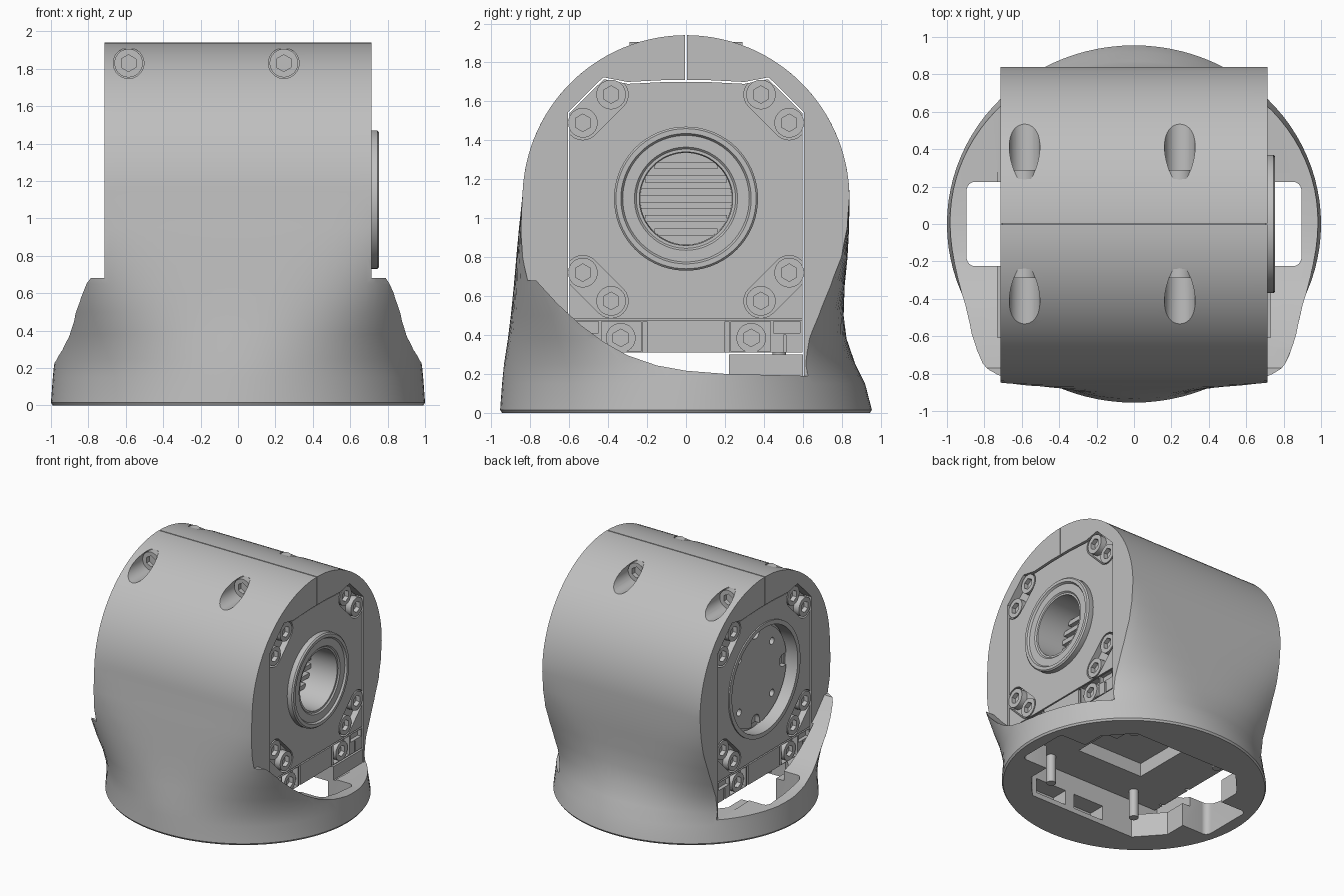
import bpy, bmesh, math
from mathutils import Matrix, Vector

if "Cube" in bpy.data.objects:
    bpy.data.objects.remove(bpy.data.objects["Cube"], do_unlink=True)

grey = bpy.data.materials.new("light_grey")
grey.use_nodes = True
grey.diffuse_color = (0.52, 0.52, 0.52, 1)
grey.node_tree.nodes["Principled BSDF"].inputs["Base Color"].default_value = (0.52, 0.52, 0.52, 1)

MID = 1.1      # height of the main axis
SIDE = 0.715   # half width of the housing


def add(name, bm):
    bmesh.ops.recalc_face_normals(bm, faces=bm.faces)
    mesh = bpy.data.meshes.new(name)
    bm.to_mesh(mesh)
    bm.free()
    obj = bpy.data.objects.new(name, mesh)
    bpy.context.collection.objects.link(obj)
    return obj


def prism(name, points, lo, hi, axis="x"):
    """Extrude a (y, z) outline along x, or an (x, y) outline along z."""
    bm = bmesh.new()
    place = (lambda p, d: (d, p[0], p[1])) if axis == "x" else (lambda p, d: (p[0], p[1], d))
    a, b = ([bm.verts.new(place(p, d)) for p in points] for d in (lo, hi))
    bm.faces.new(a)
    bm.faces.new(b)
    for i in range(len(points)):
        j = (i + 1) % len(points)
        bm.faces.new((a[i], a[j], b[j], b[i]))
    return add(name, bm)


def box(name, x, y, z):
    return prism(name, [(x[0], y[0]), (x[1], y[0]), (x[1], y[1]), (x[0], y[1])], z[0], z[1], "z")


def rod(name, start, end, radius, sides=40):
    bm = bmesh.new()
    start, end = Vector(start), Vector(end)
    turn = (end - start).to_track_quat("Z", "Y").to_matrix().to_4x4()
    bmesh.ops.create_cone(bm, cap_ends=True, segments=sides, radius1=radius, radius2=radius,
                          depth=(end - start).length, matrix=Matrix.Translation((start + end) / 2) @ turn)
    return add(name, bm)


def ring(name, profile, sides=72):
    """Revolve a closed (radius, x) profile about the main axis."""
    bm = bmesh.new()
    rows = []
    for k in range(sides):
        t = math.tau * k / sides
        rows.append([bm.verts.new((x, r * math.cos(t), MID + r * math.sin(t))) for r, x in profile])
    for k in range(sides):
        a, b = rows[k], rows[(k + 1) % sides]
        for i in range(len(profile)):
            j = (i + 1) % len(profile)
            bm.faces.new((a[i], a[j], b[j], b[i]))
    return add(name, bm)


def stadium(a, b, r):
    """Rounded outline around two points."""
    a, b = Vector(a), Vector(b)
    base = math.atan2(b.y - a.y, b.x - a.x)
    out = []
    for c, start in ((b, base - math.pi / 2), (a, base + math.pi / 2)):
        out += [(c.x + r * math.cos(start + math.pi * k / 12), c.y + r * math.sin(start + math.pi * k / 12))
                for k in range(13)]
    return out


def cut(obj, cutters):
    for c in cutters:
        c.hide_render = True
        m = obj.modifiers.new("cut", "BOOLEAN")
        m.operation, m.solver, m.object = "DIFFERENCE", "EXACT", c
    bpy.context.view_layer.update()
    mesh = bpy.data.meshes.new_from_object(obj.evaluated_get(bpy.context.evaluated_depsgraph_get()))
    obj.modifiers.clear()
    obj.data = mesh
    for c in cutters:
        bpy.data.objects.remove(c, do_unlink=True)


def mirrored(half):
    return half + [(-y, z) for y, z in reversed(half)]


# Housing: round base blending into an arch. Levels: z, half x, front, back, squareness
levels = [(0, .99, .945, .945, 2), (.015, 1, .955, .955, 2), (.15, .99, .945, .92, 2), (.25, .98, .935, .87, 2.1),
          (.38, .97, .915, .825, 2.45), (.5, .97, .9, .81, 3), (.65, .97, .885, .815, 3.9),
          (.8, .97, .872, .83, 5.5), (.95, .97, .858, .838, 8), (MID, .97, .842, .84, 14)]
for k in range(1, 30):
    t = math.pi / 2 * k / 29.3
    r = .84 * math.cos(t)
    levels.append((MID + .84 * math.sin(t), .97, r, r, 20))
bm = bmesh.new()
rows, N = [], 96
for z, a, front, back, n in levels:
    row = []
    for k in range(N):
        t = math.tau * k / N
        c = math.cos(t)
        y = max(0, 1 - abs(c) ** n) ** (1 / n)
        row.append(bm.verts.new((a * c, y * back if math.sin(t) > 0 else -y * front, z)))
    rows.append(row)
for lower, upper in zip(rows, rows[1:]):
    for k in range(N):
        j = (k + 1) % N
        bm.faces.new((lower[k], lower[j], upper[j], upper[k]))
bm.faces.new(rows[0])
bm.faces.new(rows[-1])
housing = add("housing", bm)

# Side flats above a sweeping ledge
ledge = [(1.3, .19), (.6, .19), (.2, .2), (0, .216), (-.15, .243), (-.3, .295), (-.42, .362),
         (-.54, .45), (-.66, .56), (-.77, .68), (-1.3, .69), (-1.3, 2.2), (1.3, 2.2)]
cutters = [prism("side_cut", ledge, s * SIDE, s * 1.3) for s in (1, -1)]
cut(housing, cutters)

# Motor bay, base opening, cable slots, wall cells, top seam and bolt bores
bay = mirrored([(.606, .19), (.606, 1.545), (.425, 1.724), (.3, 1.7), (.1, 1.71)])
floor = [(.66, -.4), (.66, .4), (.48, .6), (-.48, .6), (-.66, .4), (-.66, -.4), (-.48, -.6), (.48, -.6)]
cutters = [prism("bay_cut", bay, -.73, .73), prism("floor_cut", floor, -.1, .25, "z"),
           box("seam_cut", (-1, 1), (-.004, .004), (1.69, 2.1))]
for s in (1, -1):
    slot = stadium((s * .85, -.18), (s * .85, .18), .045) 
    cutters.append(prism("slot_end_cut", slot, -.1, .4, "z"))
    cutters.append(box("slot_cut", sorted((s * .6, s * .85)), (-.224, .224), (-.1, .4)))
for x in (.3, -.06):
    cutters.append(box("cell_cut", (x - .14, x + .14), (-.74, -.59), (.04, .16)))
bolts = [(x, s) for x in (-.585, .245) for s in (1, -1)]
for x, s in bolts:
    cutters.append(rod("bore_cut", (x, s * .24, 1.83), (x, s, 1.83), .082))
cut(housing, cutters)

# Motor block filling the bay
FACE = .705
block = mirrored([(.598, .31), (.598, 1.54), (.422, 1.714), (.3, 1.69), (.1, 1.7)])
motor = prism("motor_block", block, -FACE, FACE)
pairs = [((s * .385, zb), (s * .53, za)) for s in (1, -1) for za, zb in ((1.49, 1.635), (.72, .575))]
feet = [(s * .335, .385) for s in (1, -1)]
cutters = [rod("bore_cut", (.45, 0, MID), (1, 0, MID), .24, 72),
           rod("rear_cut", (-.58, 0, MID), (-1, 0, MID), .44, 72),
           box("underside_cut", (-.3, .3), (-.28, .28), (.2, .42))]
for s in (1, -1):
    depth = sorted((s * (FACE - .05), s * 1))
    for a, b in pairs:
        cutters.append(prism("screw_pocket_cut", stadium(a, b, .088), *depth))
    for side in (1, -1):
        span = sorted((side * .23, side * .435))
        cutters.append(box("foot_cut", depth, span, (.315, .47)))
        for span, z in (((.2, .22), (.3, .47)), ((.45, .585), (.41, .47)), ((.5, .515), (.3, .4))):
            cutters.append(box("groove_cut", (FACE - .03, 1) if s > 0 else (-1, .03 - FACE),
                               sorted((side * span[0], side * span[1])), z))
    cutters.append(box("line_cut", sorted((s * (FACE - .02), s)), (-.61, .61), (.474, .484)))
cut(motor, cutters)

# Stepped output ring and slats inside its bore
ring("output_ring", [(.37, .69), (.37, .745), (.36, .755), (.335, .755), (.325, .74), (.265, .74),
                     (.255, .73), (.24, .73), (.235, .5), (.3, .5)])
for i in range(6):
    z = -.17 + i * .068
    w = math.sqrt(.235 ** 2 - z ** 2)
    box("bore_slat", (.44, .5), (-w, w), (MID + z - .018, MID + z + .018))

# Rear rim and drive disc with notches and holes
ring("rear_rim", [(.46, -.7), (.46, -.715), (.425, -.715), (.425, -.6), (.445, -.58), (.445, -.7)])
disc = rod("drive_disc", (-.63, 0, MID), (-.56, 0, MID), .4, 72)
cutters = []
for k in range(4):
    for offset, r, size in ((0, .36, .05), (math.pi / 4, .3, .028)):
        t = math.tau * k / 4 + offset
        y, z = math.cos(t), math.sin(t)
        outer = .44 if offset == 0 else r + .001
        cutters.append(prism("disc_cut", stadium((y * r, MID + z * r), (y * outer, MID + z * outer), size), -.7, -.59))
cut(disc, cutters)

# Socket screws share one mesh
screw = rod("screw", (0, 0, 0), (0, 0, .06), .076)
cut(screw, [rod("hex_cut", (0, 0, .025), (0, 0, .1), .045, 6)])


def place_screw(name, location, direction):
    obj = screw.copy()
    obj.name = name
    obj.matrix_world = Matrix.Translation(location) @ Vector(direction).to_track_quat("Z", "Y").to_matrix().to_4x4()
    bpy.context.collection.objects.link(obj)


for s in (1, -1):
    for y, z in [p for pair in pairs for p in pair] + feet:
        place_screw("side_screw", (s * (FACE - .06), y, z), (s, 0, 0))
for x, s in bolts:
    place_screw("clamp_screw", (x, s * .23, 1.83), (0, s, 0))

# Cable bracket and mounting posts under the motor
bracket = box("cable_bracket", (.35, .71), (.22, .6), (.17, .3))
for x in (.4, -.4):
    for y in (.48, -.48):
        rod("mounting_post", (x, y, .08), (x, y, .32), .035, 24)

# Finish
bpy.data.objects.remove(screw, do_unlink=True)
bpy.ops.object.select_all(action="DESELECT")
for obj in bpy.context.collection.objects:
    if obj.type == "MESH":
        obj.data.materials.clear()
        obj.data.materials.append(grey)
        obj.select_set(True)
        bpy.context.view_layer.objects.active = obj
bpy.ops.object.shade_smooth_by_angle(angle=math.radians(30))
